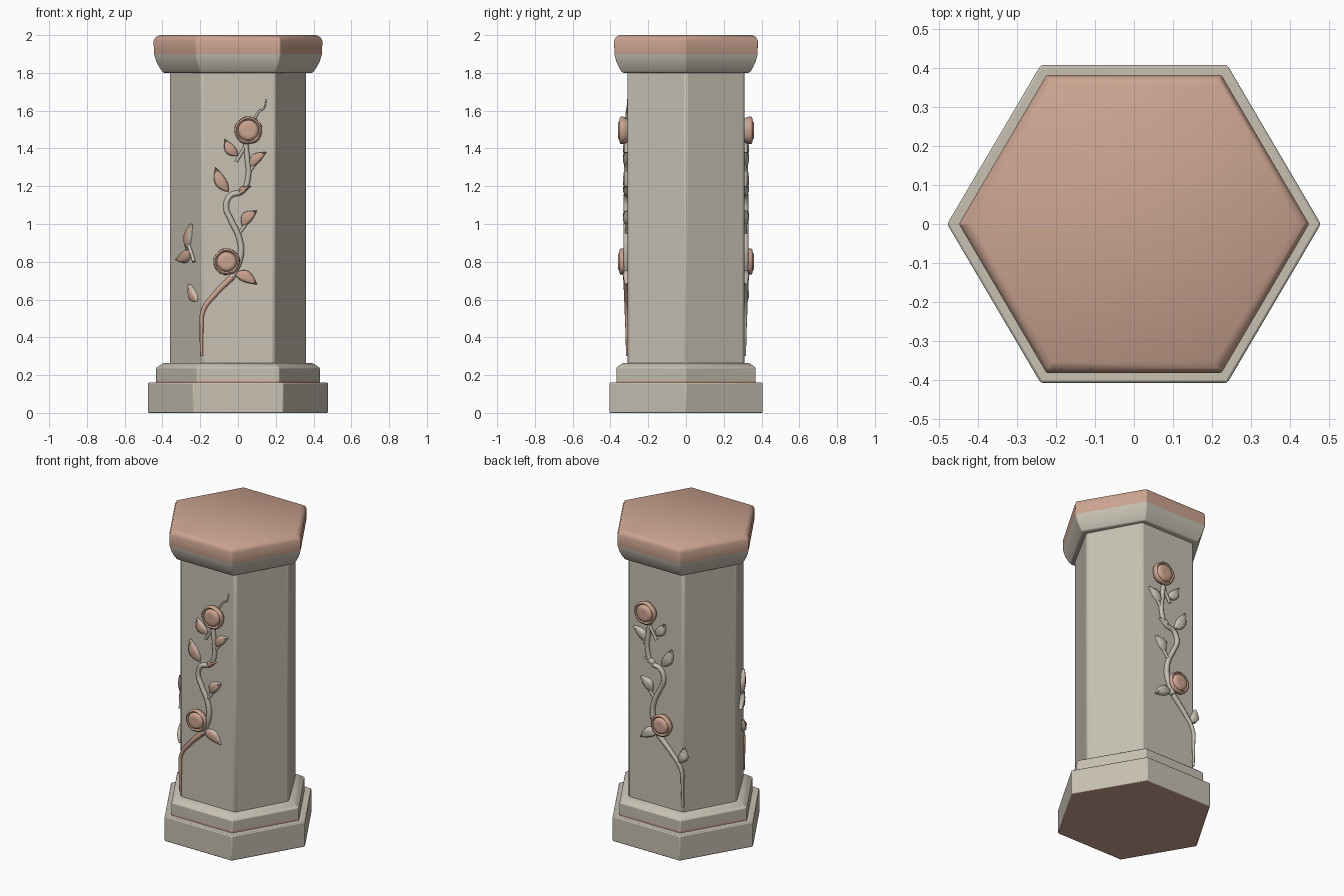
import bpy, bmesh, math
from mathutils import Matrix, Vector

cube = bpy.data.objects.get("Cube")
if cube:
    bpy.data.objects.remove(cube, do_unlink=True)


def material(name, rgb):
    m = bpy.data.materials.new(name)
    m.use_nodes = True
    m.diffuse_color = (*rgb, 1)
    m.node_tree.nodes["Principled BSDF"].inputs["Base Color"].default_value = (*rgb, 1)
    return m


STONE = material("pale stone", (0.57, 0.53, 0.45))
PINK = material("dusty pink", (0.60, 0.37, 0.28))


def finish(name, bm, angle=35):
    bmesh.ops.recalc_face_normals(bm, faces=bm.faces)
    mesh = bpy.data.meshes.new(name)
    bm.to_mesh(mesh)
    bm.free()
    for m in (STONE, PINK):
        mesh.materials.append(m)
    ob = bpy.data.objects.new(name, mesh)
    bpy.context.collection.objects.link(ob)
    bpy.ops.object.select_all(action='DESELECT')
    ob.select_set(True)
    bpy.context.view_layer.objects.active = ob
    bpy.ops.object.shade_smooth_by_angle(angle=math.radians(angle))
    return ob


def hex_column(name, profile, is_pink, front=0.5, bevel=0.008):
    """Loft hexagonal rings given as (radius, height)."""
    bm = bmesh.new()
    rings = []
    for r, z in profile:
        f, d = r * front, r * 0.85
        pts = [(r, 0), (f, d), (-f, d), (-r, 0), (-f, -d), (f, -d)]
        rings.append([bm.verts.new((x, y, z)) for x, y in pts])
    for low, high in zip(rings, rings[1:]):
        for i in range(6):
            j = (i + 1) % 6
            bm.faces.new((low[i], low[j], high[j], high[i]))
    bm.faces.new(rings[0][::-1])
    bm.faces.new(rings[-1])
    for f in bm.faces:
        f.material_index = int(is_pink(f.calc_center_median().z))
    ob = finish(name, bm)
    mod = ob.modifiers.new("soft edges", 'BEVEL')
    mod.width, mod.segments = bevel, 2
    mod.limit_method, mod.angle_limit = 'ANGLE', math.radians(35)
    return ob


# Column body
hex_column("plinth", [(0.478, 0), (0.478, 0.16)], lambda z: z < 0.01, bevel=0.006)
hex_column("base_step", [(0.434, 0.15), (0.434, 0.172), (0.434, 0.238), (0.418, 0.25), (0.39, 0.265)],
           lambda z: z < 0.172, bevel=0.004)
hex_column("shaft", [(0.363, 0.25), (0.363, 1.82)], lambda z: False, front=0.535, bevel=0.012)
hex_column("cap", [(0.388, 1.8), (0.398, 1.803), (0.415, 1.825), (0.434, 1.86), (0.446, 1.9),
                   (0.448, 1.97), (0.438, 1.988), (0.415, 2.0)], lambda z: z > 1.9, bevel=0.004)


def frame(u, n, origin):
    """Matrix that lays (across, up, outward) onto a face of the shaft."""
    m = Matrix((u, (0, 0, 1), n)).transposed().to_4x4()
    m.translation = origin
    return m


def leaf(name, at, base, tip, width, pink):
    base, tip = Vector(base), Vector(tip)
    along = tip - base
    side = Vector((-along.y, along.x)).normalized()
    spread = (-1, -0.86, -0.45, 0, 0.45, 0.86, 1)
    bm = bmesh.new()
    rows = []
    for i in range(11):
        t = i / 10
        swell = max(math.sin(math.pi * t ** 0.85), 0.04)
        mid = base + along * t + side * 0.012 * math.sin(math.pi * t)
        row = []
        for s in spread:
            p = mid + side * s * width * swell
            h = -0.008
            if abs(s) < 1:
                h = (0.5 + 0.5 * swell) * (0.028 - 0.012 * s * s) - 0.005 * (s == 0) + 0.006 * t
            row.append(bm.verts.new((p.x, p.y, h)))
        rows.append(row)
    for a, b in zip(rows, rows[1:]):
        for k in range(len(spread) - 1):
            f = bm.faces.new((a[k], a[k + 1], b[k + 1], b[k]))
            f.material_index = int(pink and 0 < k < len(spread) - 2)
    bmesh.ops.holes_fill(bm, edges=[e for e in bm.edges if e.is_boundary])
    bm.transform(at)
    finish(name, bm, 60)


def rose(name, at, x, z, size):
    """Ruffled bloom: outer cup of petals round a rolled heart."""
    profile = [(0.7, -0.006), (0.92, 0.012), (1, 0.03), (0.97, 0.043), (0.86, 0.047),
               (0.77, 0.038), (0.7, 0.05), (0.5, 0.056), (0.2, 0.054)]
    n = 40
    bm = bmesh.new()
    rings = []
    for k, (r, h) in enumerate(profile):
        ring = []
        for i in range(n):
            a = math.tau * i / n
            ruffle = 1 + 0.05 * abs(math.sin(2.5 * a + 0.5)) * (k < 5)
            ring.append(bm.verts.new((x + size * r * ruffle * math.cos(a),
                                      z + size * r * ruffle * math.sin(a), h)))
        rings.append(ring)
    for k, (a, b) in enumerate(zip(rings, rings[1:])):
        for i in range(n):
            j = (i + 1) % n
            f = bm.faces.new((a[i], a[j], b[j], b[i]))
            f.material_index = int(k > 0)
    bm.faces.new(rings[0])
    bm.faces.new(rings[-1]).material_index = 1
    bm.transform(at)
    finish(name, bm, 60)


def stem(name, at, points, mat, thick=0.014, ends=(1, 1)):
    cu = bpy.data.curves.new(name, 'CURVE')
    cu.dimensions = '3D'
    cu.bevel_depth, cu.bevel_resolution, cu.resolution_u = thick, 2, 6
    cu.use_fill_caps = True
    sp = cu.splines.new('BEZIER')
    sp.bezier_points.add(len(points) - 1)
    for i, (bp, (x, z)) in enumerate(zip(sp.bezier_points, points)):
        t = i / (len(points) - 1)
        bp.radius = ends[0] + (ends[1] - ends[0]) * t
        bp.co = at @ Vector((x, z, 0.01 * bp.radius))
        bp.handle_left_type = bp.handle_right_type = 'AUTO'
    cu.materials.append(mat)
    bpy.context.collection.objects.link(bpy.data.objects.new(name, cu))


# Climbing rose in relief, on the front and mirrored on the back
LEAVES = [((0, 1.36), (-0.07, 1.45), 0.03), ((0.06, 1.3), (0.15, 1.38), 0.028),
          ((-0.05, 1.17), (-0.12, 1.3), 0.033), ((0, 1.15), (0.07, 1.2), 0.018),
          ((0.02, 0.99), (0.1, 1.07), 0.032), ((-0.02, 0.74), (0.1, 0.68), 0.033),
          ((-0.2, 0.59), (-0.25, 0.68), 0.028)]
LOWER = [(-0.193, 0.3), (-0.193, 0.44), (-0.185, 0.54), (-0.12, 0.63), (-0.03, 0.72)]
UPPER = [(-0.03, 0.72), (0.015, 0.84), (0.005, 0.93), (-0.037, 1.02), (-0.063, 1.09), (-0.04, 1.15),
         (0.025, 1.175), (0.055, 1.26), (0.05, 1.34), (0.04, 1.43)]
TWIGS = [[(-0.01, 1.33), (0.02, 1.38), (0.045, 1.42)], [(0.055, 1.27), (0.09, 1.32)],
         [(0.005, 0.95), (0.05, 1.01)]]

for label, d in (("front", -1), ("back", 1)):
    at = frame((1, 0, 0), (0, d, 0), (0, d * 0.305, 0))
    front = d < 0
    for i, (a, b, w) in enumerate(LEAVES):
        if i == 6:
            # Lowest leaf hangs over the corner, so bring it within the face
            a, b = (-0.175, 0.58), (-0.2, 0.68)
            if front:
                continue
        leaf(f"{label}_leaf_{i + 1}", at, a, b, w, front)
    rose(f"{label}_lower_rose", at, -0.06, 0.8, 0.068)
    rose(f"{label}_upper_rose", at, 0.055, 1.495, 0.071)
    stem(f"{label}_lower_stem", at, LOWER, PINK if front else STONE, 0.015, (0.5, 1.1))
    stem(f"{label}_upper_stem", at, UPPER, STONE, 0.015, (1.1, 0.9))
    for i, pts in enumerate(TWIGS):
        stem(f"{label}_twig_{i + 1}", at, pts, STONE, 0.009)

# Small tendril above the front bloom
stem("front_tendril", frame((1, 0, 0), (0, -1, 0), (0, -0.305, 0)),
     [(0.09, 1.56), (0.115, 1.6), (0.135, 1.61), (0.15, 1.66)], STONE, 0.007, (1, 0.4))

# Sprig round the corner on the neighbouring face
edge = Vector((0.17, -0.31, 0)).normalized()
side = frame(edge, (edge.y, -edge.x, 0), (-0.278, -0.154, 0))
leaf("side_leaf_low", side, (0.08, 0.86), (-0.08, 0.81), 0.032, True)
leaf("side_leaf_high", side, (0.03, 0.86), (0.08, 1.0), 0.028, True)
leaf("side_leaf_corner", side, (0.14, 0.59), (0.06, 0.68), 0.03, True)
stem("side_twig", side, [(0.11, 0.8), (0.08, 0.85), (0.04, 0.9)], STONE, 0.009)
